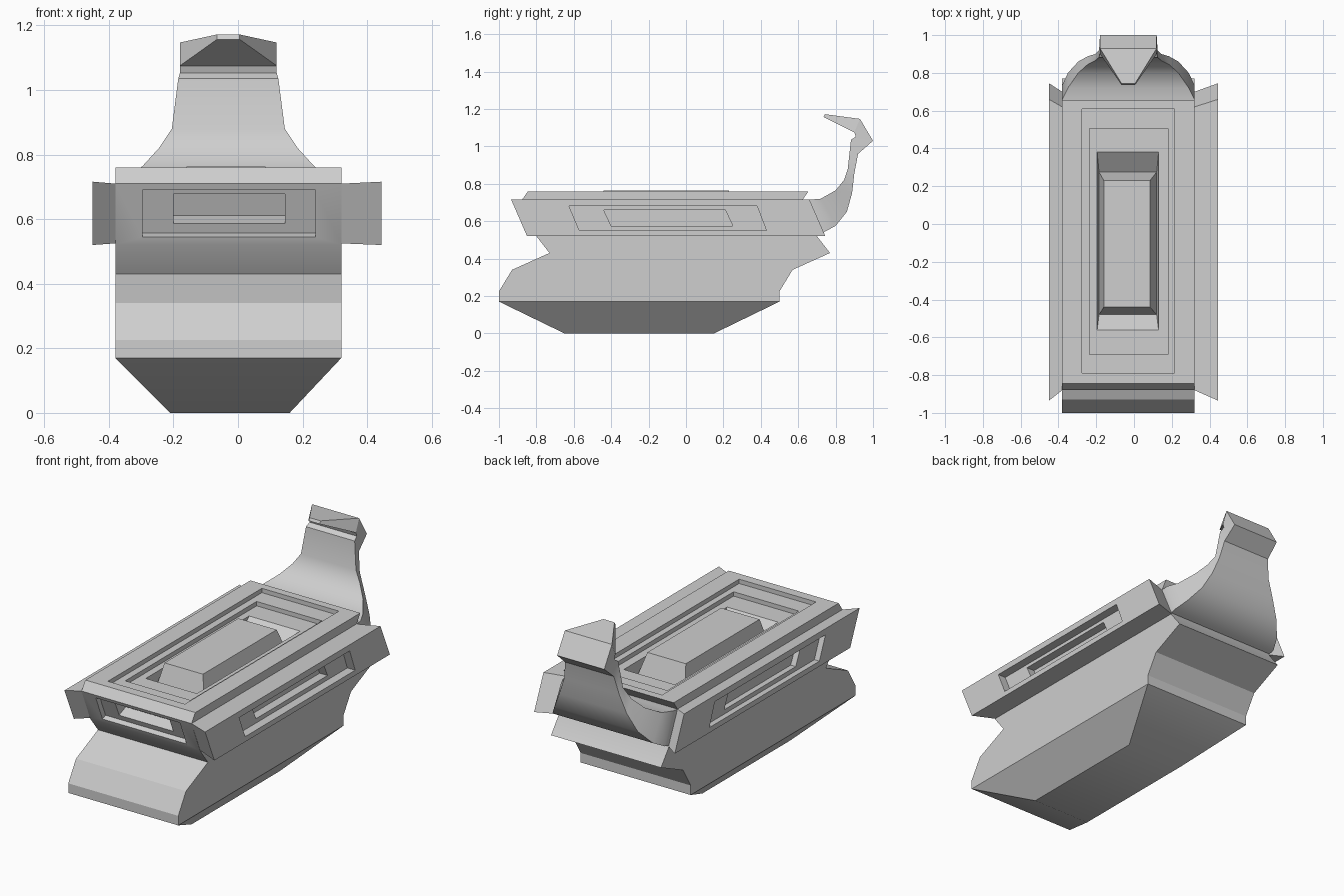
import bpy, bmesh, math
from mathutils import Vector

if "Cube" in bpy.data.objects:
    bpy.data.objects.remove(bpy.data.objects["Cube"], do_unlink=True)

grey = bpy.data.materials.new("plain grey")
grey.use_nodes = True
grey.diffuse_color = (0.62, 0.62, 0.62, 1)
grey.node_tree.nodes["Principled BSDF"].inputs["Base Color"].default_value = grey.diffuse_color

MID = -0.03      # centre line of the hull
HALF = 0.35      # half width of the hull
LENGTH = 1.5     # every hull level is this long


def loft(bm, rings, skip=(), cap_start=True, cap_end=True):
    """Join four-cornered rings with quads; skip holds (ring, side) pairs."""
    verts = [[bm.verts.new(p) for p in ring] for ring in rings]
    for i, (a, b) in enumerate(zip(verts, verts[1:])):
        for k in range(4):
            if (i, k) not in skip:
                j = (k + 1) % 4
                bm.faces.new((a[k], a[j], b[j], b[k]))
    if cap_start:
        bm.faces.new(verts[0])
    if cap_end:
        bm.faces.new(verts[-1])


def finish(name, bm):
    bmesh.ops.remove_doubles(bm, verts=bm.verts, dist=0.0001)
    bmesh.ops.recalc_face_normals(bm, faces=bm.faces)
    mesh = bpy.data.meshes.new(name)
    bm.to_mesh(mesh)
    bm.free()
    mesh.materials.append(grey)
    obj = bpy.data.objects.new(name, mesh)
    bpy.context.collection.objects.link(obj)
    bpy.ops.object.select_all(action='DESELECT')
    obj.select_set(True)
    bpy.context.view_layer.objects.active = obj
    bpy.ops.object.shade_smooth_by_angle(angle=math.radians(30))


def level(x0, x1, y0, y1, z):
    return [(x0, y0, z), (x1, y0, z), (x1, y1, z), (x0, y1, z)]


# Hull: tapered keel, zigzag ends, stepped deck with a raised block in a pit
rings = [level(-0.21, 0.16, -0.65, 0.15, 0)]
for y, z in [(-1, 0.17), (-1, 0.225), (-0.93, 0.34), (-0.73, 0.43),
             (-0.80, 0.52), (-0.88, 0.71), (-0.845, 0.76)]:
    rings.append(level(MID - HALF, MID + HALF, y, y + LENGTH, z))
deck_outer = (-0.275, 0.215, -0.79, 0.61)
deck_inner = (-0.235, 0.18, -0.69, 0.505)
pit_rim = (-0.195, 0.13, -0.56, 0.38)
rings += [level(*deck_outer, 0.76), level(*deck_outer, 0.735),
          level(*deck_inner, 0.735), level(*deck_inner, 0.71),
          level(*pit_rim, 0.71), level(-0.185, 0.12, -0.48, 0.275, 0.63),
          level(-0.16, 0.085, -0.44, 0.23, 0.763)]
hull = bmesh.new()
FRONT = 5        # the overhanging front panel lies above this ring
loft(hull, rings, skip={(FRONT, 0)})

# Two-step recess in the overhanging front panel
low, high = rings[FRONT], rings[FRONT + 1]
slope = (high[0][1] - low[0][1]) / (high[0][2] - low[0][2])
inward = Vector((0, 1, -slope)).normalized()


def front_ring(x0, x1, z0, z1, depth):
    corners = [(x0, z0), (x1, z0), (x1, z1), (x0, z1)]
    return [Vector((x, low[0][1] + slope * (z - low[0][2]), z)) + inward * depth
            for x, z in corners]


slot = (-0.295, 0.24, 0.545, 0.69)
inner_slot = (-0.2, 0.145, 0.575, 0.667)
loft(hull, [front_ring(MID - HALF, MID + HALF, 0.52, 0.71, 0),
            front_ring(*slot, 0), front_ring(*slot, 0.03),
            front_ring(*inner_slot, 0.03), front_ring(*inner_slot, 0.095)],
     cap_start=False)
finish("hull", hull)

# Flared side panels, each with a two-step slot
base = [(-0.88, 0.71), (0.62, 0.71), (0.70, 0.525), (-0.80, 0.525)]
rim = [(-0.935, 0.716), (0.66, 0.716), (0.745, 0.52), (-0.85, 0.52)]
wide = [(-0.625, 0.68), (0.38, 0.68), (0.43, 0.55), (-0.57, 0.55)]
narrow = [(-0.44, 0.66), (0.21, 0.66), (0.25, 0.575), (-0.40, 0.575)]
for name, start, end, step in [("left_side_panel", MID + HALF, 0.445, -0.05),
                               ("right_side_panel", MID - HALF, -0.45, 0.032)]:
    bm = bmesh.new()
    loft(bm, [[(x, y, z) for y, z in shape] for x, shape in [
        (start, base), (end, rim), (end, wide), (end + step, wide),
        (end + step, narrow), (end + 2 * step, narrow)]])
    finish(name, bm)

# Curved tail with a hooked head: half width, inner point, outer point
stations = [
    (0.35, (0.62, 0.71), (0.70, 0.53)),
    (0.35, (0.66, 0.715), (0.735, 0.54)),
    (0.32, (0.72, 0.72), (0.80, 0.575)),
    (0.265, (0.80, 0.765), (0.86, 0.65)),
    (0.215, (0.845, 0.82), (0.888, 0.75)),
    (0.175, (0.865, 0.88), (0.90, 0.855)),
    (0.155, (0.882, 1.035), (0.92, 0.96)),
    (0.15, (0.908, 1.052), (1.0, 1.03)),
    (0.15, (0.90, 1.075), (0.93, 1.147)),
    (0.035, (0.735, 1.157), (0.743, 1.172)),
]
tail = bmesh.new()
loft(tail, [[(MID - w, *a), (MID + w, *a), (MID + w, *b), (MID - w, *b)]
            for w, a, b in stations])
finish("tail", tail)
